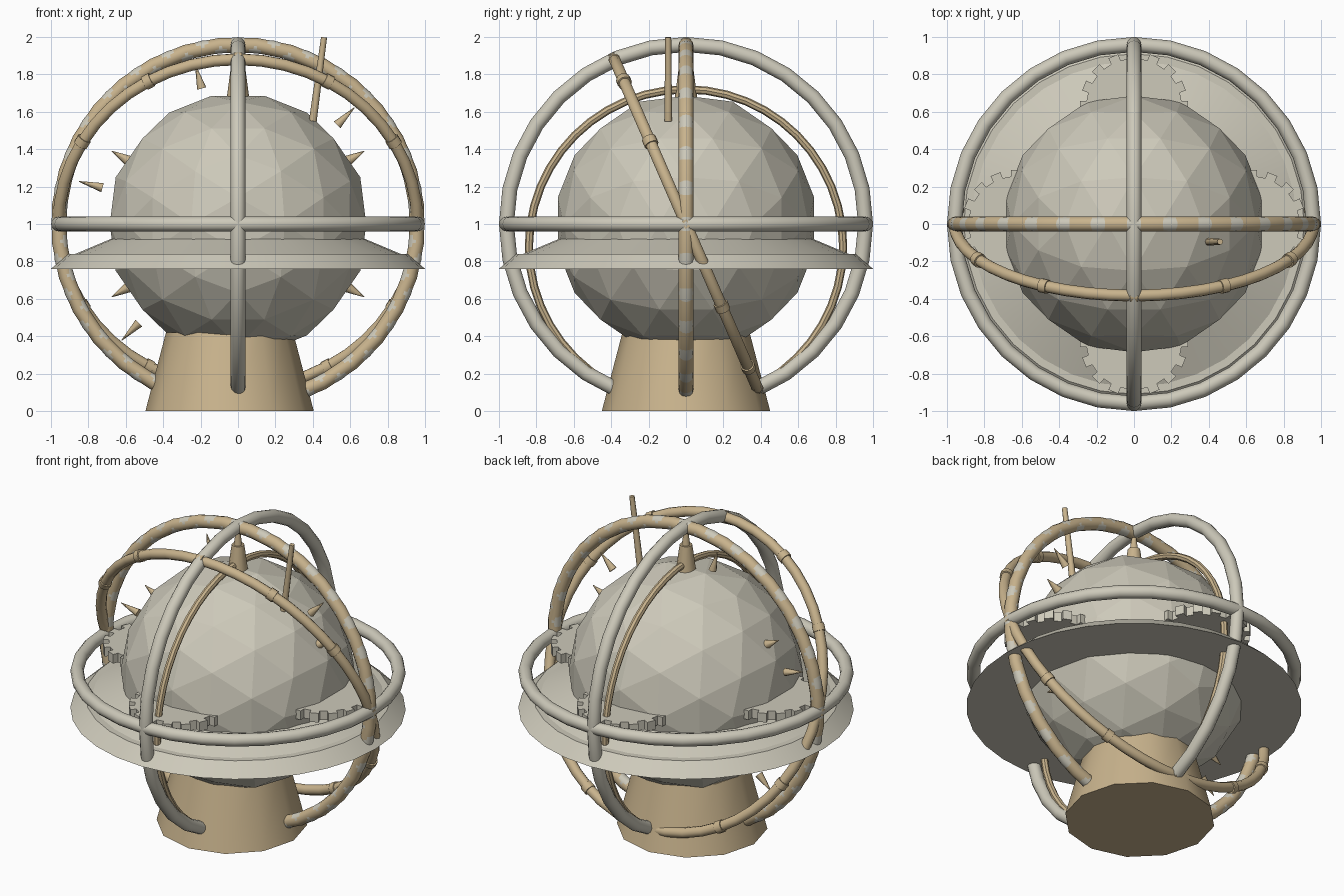
import bpy, bmesh, math
from mathutils import Vector, Matrix
from itertools import combinations

if "Cube" in bpy.data.objects:
    bpy.data.objects.remove(bpy.data.objects["Cube"])

C = Vector((0, 0, 1))
R = 0.96


def material(name, rgb):
    m = bpy.data.materials.new(name)
    m.diffuse_color = (*rgb, 1)
    m.use_nodes = True
    m.node_tree.nodes["Principled BSDF"].inputs["Base Color"].default_value = m.diffuse_color
    return m


STONE = material("pale_stone", (0.61, 0.585, 0.49))
TAN = material("tan_wood", (0.58, 0.45, 0.265))


def finish(bm, name, mat, smooth=None):
    bmesh.ops.recalc_face_normals(bm, faces=bm.faces)
    me = bpy.data.meshes.new(name)
    bm.to_mesh(me)
    bm.free()
    me.materials.append(mat)
    ob = bpy.data.objects.new(name, me)
    bpy.context.collection.objects.link(ob)
    if smooth:
        bpy.ops.object.select_all(action='DESELECT')
        ob.select_set(True)
        bpy.context.view_layer.objects.active = ob
        bpy.ops.object.shade_smooth_by_angle(angle=math.radians(smooth))
    return ob


def lathe(name, profile, n, mat, loc=(0, 0, 0), smooth=None):
    """Solid of revolution about z; profile is (radius, z), capped at both ends."""
    bm = bmesh.new()
    rings = [[bm.verts.new((loc[0] + r * math.cos(2 * math.pi * i / n),
                            loc[1] + r * math.sin(2 * math.pi * i / n),
                            loc[2] + z)) for i in range(n)] for r, z in profile]
    for a, b in zip(rings, rings[1:]):
        for i in range(n):
            bm.faces.new((a[i], a[(i + 1) % n], b[(i + 1) % n], b[i]))
    bm.faces.new(rings[0])
    bm.faces.new(rings[-1])
    return finish(bm, name, mat, smooth)


def torus(name, major, minor, mat, mtx, seg=32, sides=12, phase=0.0):
    bm = bmesh.new()
    grid = []
    for i in range(seg):
        a = 2 * math.pi * (i + phase) / seg
        grid.append([])
        for j in range(sides):
            b = 2 * math.pi * j / sides
            r = major + minor * math.cos(b)
            grid[-1].append(bm.verts.new(
                mtx @ Vector((r * math.cos(a), r * math.sin(a), minor * math.sin(b)))))
    for i in range(seg):
        p, q = grid[i], grid[(i + 1) % seg]
        for j in range(sides):
            k = (j + 1) % sides
            bm.faces.new((p[j], q[j], q[k], p[k]))
    return finish(bm, name, mat, 40)


def cone(name, p, q, r1, r2, mat, n=8):
    """Tapered rod from point p to point q."""
    p, q = Vector(p), Vector(q)
    d = q - p
    bm = bmesh.new()
    bmesh.ops.create_cone(bm, cap_ends=True, segments=n, radius1=r1, radius2=r2, depth=d.length)
    rot = Vector((0, 0, 1)).rotation_difference(d.normalized()).to_matrix().to_4x4()
    bm.transform(Matrix.Translation((p + q) / 2) @ rot)
    return finish(bm, name, mat, 50)


# Globe: icosahedron with every edge cut in three, flat faces
t = (1 + 5 ** 0.5) / 2
corners = []
for s in (-1, 1):
    for u in (-t, t):
        corners += [Vector((s, 0, u)), Vector((0, u, s)), Vector((u, s, 0))]
points = {}
for a, b, c in combinations(corners, 3):
    if max((a - b).length, (b - c).length, (a - c).length) < 2.1:
        for i in range(4):
            for j in range(4 - i):
                v = (a * i + b * j + c * (3 - i - j)).normalized() * 0.7
                points[tuple(round(x, 4) for x in v)] = v
bm = bmesh.new()
for v in points.values():
    bm.verts.new(v + C)
bmesh.ops.convex_hull(bm, input=bm.verts)
finish(bm, "globe", STONE)

# Pedestal and stepped collar
lathe("pedestal", [(0.45, 0), (0.34, 0.42)], 12, TAN, (-0.045, 0, 0), 40)
lathe("collar", [(1.0, 0.76), (0.91, 0.84), (0.87, 0.84), (0.68, 0.92)], 32, STONE, smooth=20)

# Large rings
T = Matrix.Translation(C)
rx, ry = Matrix.Rotation(math.pi / 2, 4, 'X'), Matrix.Rotation(math.pi / 2, 4, 'Y')
torus("horizon_ring", R, 0.04, STONE, T)
torus("side_ring", R, 0.04, STONE, T @ ry)
torus("front_ring", R, 0.039, STONE, T @ rx)
torus("front_ring_overlay", R, 0.04, TAN, T @ rx, phase=0.5)
torus("inner_ring", 0.84, 0.022, TAN, Matrix.Translation((0, 0, 0.88)) @ ry, seg=48, sides=8)

# Tilted ring with knuckles every 30 degrees
tilt = T @ Matrix.Rotation(math.radians(90 + 23.5), 4, 'X')
torus("tilted_ring", R, 0.032, TAN, tilt, seg=48, sides=10)
for k in range(12):
    a = math.radians(30 * k)
    mid = Vector((R * math.cos(a), R * math.sin(a), 0))
    d = Vector((-math.sin(a), math.cos(a), 0)) * 0.022
    cone(f"ring_knuckle_{k}", tilt @ (mid - d), tilt @ (mid + d), 0.039, 0.039, TAN, 10)

# Four gears set around the globe
for k in range(4):
    cx, cy = 0.63 * math.cos(k * math.pi / 2), 0.63 * math.sin(k * math.pi / 2)
    bm = bmesh.new()
    outline = []
    for i in range(16):
        for off, r in ((-0.27, 0.255), (-0.25, 0.29), (0.25, 0.29), (0.27, 0.255)):
            a = 2 * math.pi * (i + off) / 16
            outline.append(bm.verts.new((cx + r * math.cos(a), cy + r * math.sin(a), 0.97)))
    face = bm.faces.new(outline)
    ext = bmesh.ops.extrude_face_region(bm, geom=[face], use_keep_orig=True)
    top = [e for e in ext["geom"] if isinstance(e, bmesh.types.BMVert)]
    bmesh.ops.translate(bm, verts=top, vec=(0, 0, 0.06))
    finish(bm, f"gear_{k}", STONE)

# Two sets of radial spikes in the front plane
for k in range(6):
    for name, start, r1, r2, w in (("short_spike", 30, 0.68, 0.78, 0.028),
                                   ("long_spike", 45, 0.75, 0.88, 0.025)):
        a = math.radians(start + 60 * k)
        d = Vector((math.cos(a), 0, math.sin(a)))
        cone(f"{name}_{k}", C + d * r1, C + d * r2, w, 0.002, TAN)

# Finial on the crown and leaning rod
lathe("finial", [(0.062, 1.66), (0.038, 1.84), (0.025, 1.84), (0.012, 1.94)], 12, TAN, smooth=40)
cone("leaning_rod", (0.40, -0.095, 1.55), (0.46, -0.095, 1.998), 0.021, 0.016, TAN)
